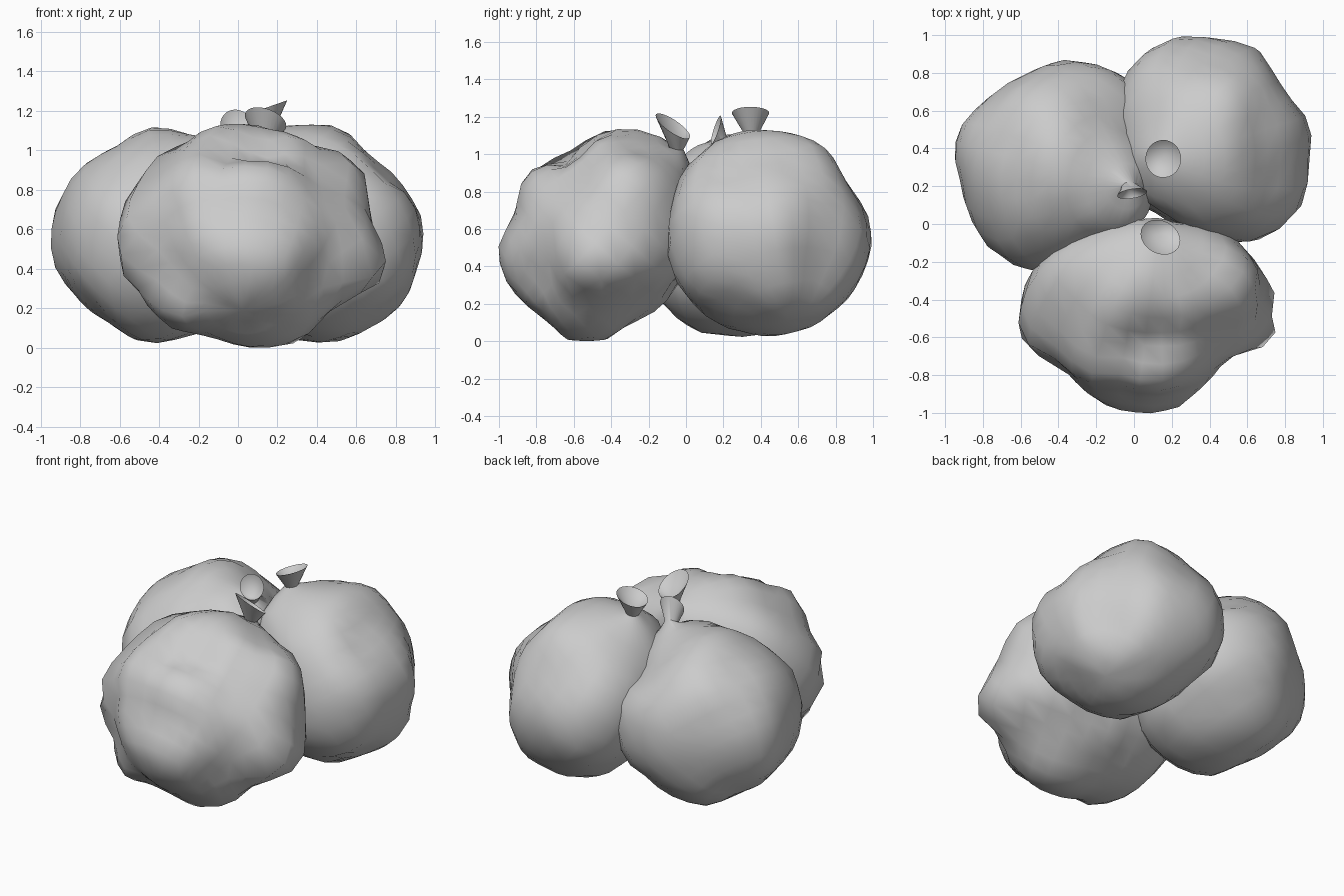
import bpy, bmesh, math
from mathutils import Vector, noise

if "Cube" in bpy.data.objects:
    bpy.data.objects.remove(bpy.data.objects["Cube"])


def radius_field(center, pts, k):
    """Smooth radius over all directions, passing close to the given surface points."""
    rel = [Vector(p) - center for p in pts]
    dirs = [r.normalized() for r in rel]
    target = [r.length for r in rel]

    def blend(d, vals):
        w = [math.exp(k * (d.dot(e) - 1)) + 1e-9 for e in dirs]
        return sum(a * b for a, b in zip(w, vals)) / sum(w)

    vals = target[:]
    for _ in range(4):
        vals = [v + 0.8 * (t - blend(d, vals)) for v, t, d in zip(vals, target, dirs)]
    return lambda d: blend(d, vals)


def frame(axis):
    q = Vector((0, 0, 1)).rotation_difference(axis.normalized())
    return q @ Vector((1, 0, 0)), q @ Vector((0, 1, 0)), axis.normalized()


def make_bag(name, center, pts, tie, rim, rim_normal, rim_r, lump, k=20.0, segs=26, rings=17):
    center, tie, rim = Vector(center), Vector(tie), Vector(rim)
    field = radius_field(center, list(pts) + [tie], k)
    u, v, n = frame(tie - center)
    bm = bmesh.new()
    loops = []

    def circle(c, axis, r):
        # start angle aligned with the body rings
        axis = axis.normalized()
        a = (u - axis * u.dot(axis)).normalized()
        b = axis.cross(a)
        return [bm.verts.new(c + r * (math.cos(t) * a + math.sin(t) * b))
                for t in (2 * math.pi * i / segs for i in range(segs))]

    # flared, tied neck: inside of funnel, rim, then tie
    inner = bm.verts.new(tie.lerp(rim, 0.25))
    loops.append(circle(rim, Vector(rim_normal), rim_r))
    axis = (rim - tie).normalized() + Vector(rim_normal).normalized()
    loops.append(circle(tie.lerp(rim, 0.1), axis, 0.04))
    # body rings from the tie to the far pole
    w = n.cross(u)
    for j in range(1, rings):
        th = 0.02 + (math.pi - 0.02) * j / rings
        loop = []
        for i in range(segs):
            t = 2 * math.pi * i / segs
            d = math.cos(th) * n + math.sin(th) * (math.cos(t) * u + math.sin(t) * w)
            r = field(d) + lump * noise.noise(d * 3.5 + center * 7)
            co = center + d * r
            co.z = max(co.z, 0.0)
            loop.append(bm.verts.new(co))
        loops.append(loop)
    pole = bm.verts.new(center - n * field(-n))
    for a, b in zip(loops, loops[1:]):
        for i in range(segs):
            m = (i + 1) % segs
            bm.faces.new((a[i], b[i], b[m], a[m]))
    for i in range(segs):
        m = (i + 1) % segs
        bm.faces.new((inner, loops[0][i], loops[0][m]))
        bm.faces.new((pole, loops[-1][m], loops[-1][i]))
    bmesh.ops.recalc_face_normals(bm, faces=bm.faces)
    me = bpy.data.meshes.new(name)
    bm.to_mesh(me)
    bm.free()
    ob = bpy.data.objects.new(name, me)
    bpy.context.collection.objects.link(ob)
    bpy.ops.object.select_all(action='DESELECT')
    ob.select_set(True)
    bpy.context.view_layer.objects.active = ob
    bpy.ops.object.shade_smooth_by_angle(angle=math.radians(50))
    return ob


# front bag: the most crumpled one
make_bag("front_bag", (0.07, -0.5, 0.55), [
    (-0.61, -0.47, 0.58), (-0.53, -0.28, 0.8), (-0.36, -0.58, 0.91), (0.0, -0.45, 1.12),
    (0.28, -0.36, 1.08), (0.65, -0.28, 0.83), (0.76, -0.46, 0.42), (0.5, -0.45, 0.22),
    (0.2, -0.52, 0.0), (-0.4, -0.5, 0.14), (-0.31, -0.84, 0.55), (0.1, -1.0, 0.45),
    (0.1, -0.82, 0.92), (0.08, -0.58, 0.97), (0.44, -0.78, 0.5), (0.1, -0.82, 0.16),
    (0.54, -0.08, 0.6), (0.1, 0.0, 0.6), (0.1, -0.1, 0.22), (-0.4, -0.1, 0.6),
    (0.38, -0.64, 0.86), (0.1, -0.28, 0.1), (-0.15, -0.5, 0.05), (0.1, -0.92, 0.68),
    (0.66, -0.48, 0.64)],
    (0.13, -0.05, 1.02), (0.14, -0.07, 1.15), (0.3, 0.55, 0.8), 0.11, 0.012, 26)

# back right bag: the roundest one
make_bag("back_right_bag", (0.43, 0.45, 0.57), [
    (-0.09, 0.5, 0.6), (-0.08, 0.3, 0.75), (-0.07, 0.7, 0.72), (0.08, 0.92, 0.6),
    (0.2, 0.98, 0.5), (0.4, 0.98, 0.5), (0.58, 0.96, 0.5), (0.78, 0.74, 0.55),
    (0.94, 0.4, 0.55), (0.81, 0.01, 0.55), (0.7, -0.07, 0.5), (0.56, -0.1, 0.55),
    (0.25, -0.02, 0.58), (0.52, 0.42, 1.12), (0.3, 0.42, 1.12), (0.42, 0.66, 1.08),
    (0.45, 0.89, 0.8), (0.79, 0.45, 0.88), (0.65, 0.45, 0.99), (0.42, 0.03, 0.96),
    (0.76, 0.45, 0.16), (0.45, 0.89, 0.26), (0.44, 0.67, 0.08), (0.42, 0.5, 0.03),
    (0.42, 0.08, 0.16), (0.08, 0.45, 0.2), (0.04, 0.55, 0.95)],
    (0.15, 0.35, 1.1), (0.155, 0.345, 1.22), (-0.35, 0, 1), 0.1, 0.01)

# back left bag
make_bag("back_left_bag", (-0.42, 0.3, 0.57), [
    (-0.94, 0.46, 0.52), (-0.92, 0.22, 0.55), (-0.86, 0.02, 0.55), (-0.7, -0.18, 0.5),
    (-0.52, -0.25, 0.5), (-0.2, -0.18, 0.55), (-0.6, 0.78, 0.55), (-0.8, 0.64, 0.53),
    (-0.35, 0.87, 0.55), (-0.05, 0.78, 0.57), (0.05, 0.25, 0.57), (-0.42, 0.33, 1.12),
    (-0.2, 0.28, 1.06), (-0.6, 0.3, 1.03), (-0.78, 0.3, 0.93), (-0.42, 0.7, 0.95),
    (-0.42, -0.06, 0.95), (-0.76, 0.3, 0.2), (-0.4, 0.7, 0.18), (-0.36, 0.3, 0.03),
    (-0.38, 0.0, 0.09), (-0.4, -0.17, 0.25), (-0.08, 0.3, 0.15), (-0.14, 0.5, 0.94)],
    (-0.03, 0.2, 1.03), (-0.01, 0.16, 1.13), (0.15, -0.92, 0.3), 0.08, 0.01)
